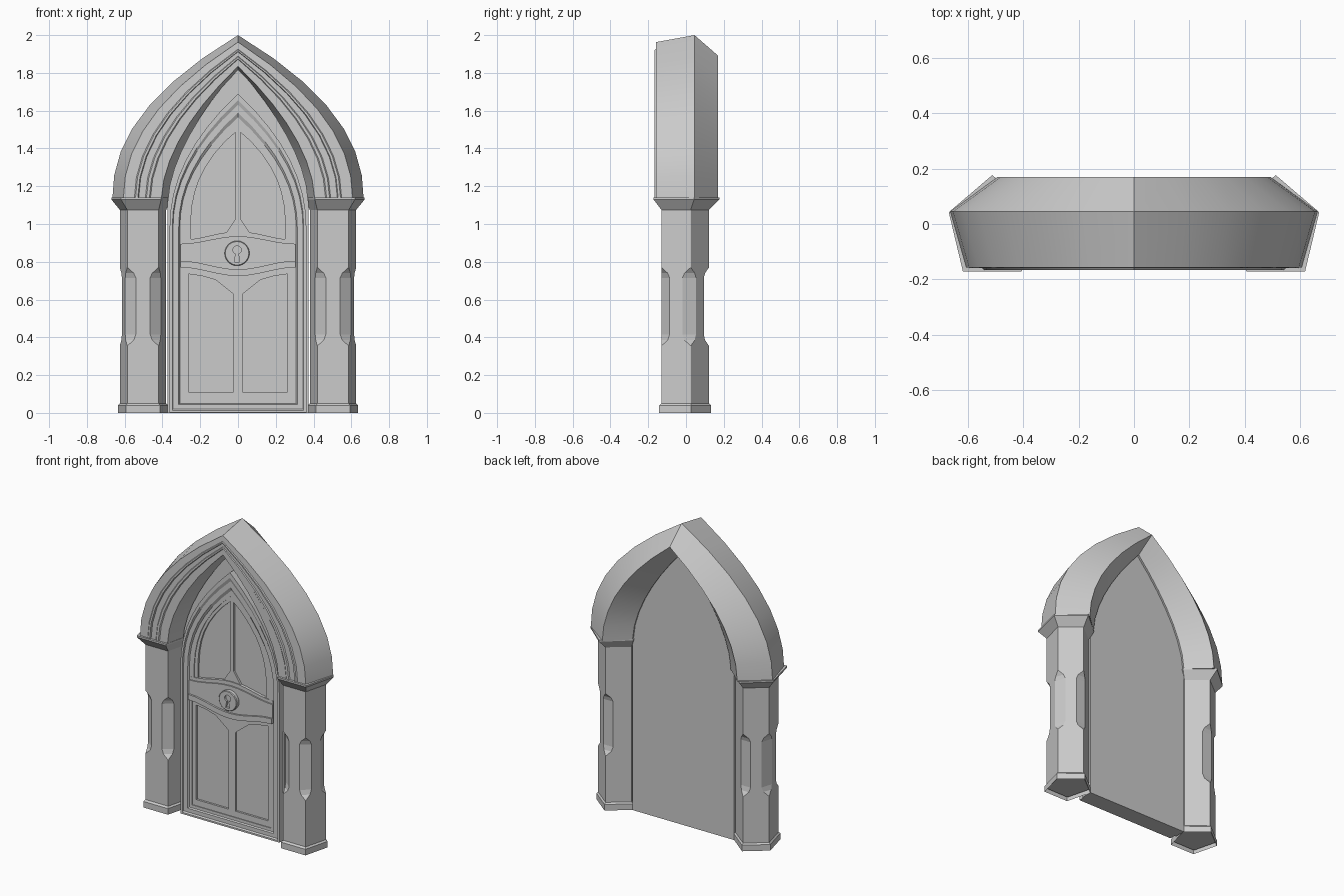
import bpy, bmesh
from math import cos, sin, pi, radians

if "Cube" in bpy.data.objects:
    bpy.data.objects.remove(bpy.data.objects["Cube"])


def loft(name, loops, smooth=False, open_start=False):
    """Solid skinned through loops that share one point count."""
    bm = bmesh.new()
    rings = [[bm.verts.new(p) for p in lp] for lp in loops]
    n = len(rings[0])
    for a, b in zip(rings, rings[1:]):
        for i in range(n):
            j = (i + 1) % n
            bm.faces.new((a[i], a[j], b[j], b[i]))
    if not open_start:
        bm.faces.new(rings[0])
    bm.faces.new(rings[-1])
    bmesh.ops.recalc_face_normals(bm, faces=bm.faces)
    me = bpy.data.meshes.new(name)
    bm.to_mesh(me)
    bm.free()
    ob = bpy.data.objects.new(name, me)
    bpy.context.collection.objects.link(ob)
    if smooth:
        activate(ob)
        bpy.ops.object.shade_smooth_by_angle(angle=radians(25))
    return ob


def activate(ob):
    bpy.ops.object.select_all(action='DESELECT')
    ob.select_set(True)
    bpy.context.view_layer.objects.active = ob


D = -.03  # depth position of the whole door


def prism(name, pts, y0, y1):
    return loft(name, [[(x, y + D, z) for x, z in pts] for y in (y0, y1)])


def cut(ob, cutter):
    m = ob.modifiers.new("cut", 'BOOLEAN')
    m.operation, m.solver, m.object = 'DIFFERENCE', 'EXACT', cutter
    activate(ob)
    bpy.ops.object.modifier_apply(modifier=m.name)
    bpy.data.objects.remove(cutter)


def half_arch(w, zs, apex, p, n=8):
    """Right half of a pointed arch, from springing to apex."""
    return [(w * (1 - (i / n) ** p), zs + (apex - zs) * i / n) for i in range(n + 1)]


def mirror(pts):
    return [(-x, z) for x, z in pts]


def doorway(w, zs, apex, z0, p=2.1):
    r = half_arch(w, zs, apex, p)
    return [(-w, z0), (w, z0)] + r + mirror(r[:-1][::-1])


# Arch: pentagonal section with front mouldings, swept along a pointed curve
outer = half_arch(0.665, 1.135, 2.0, 2.17, 7)
inner = half_arch(0.36, 1.135, 1.805, 1.68, 7)
section = [(1, .045), (.81, -.158), (.62, -.16), (.60, -.166), (.56, -.166),
           (.545, -.157), (.43, -.157), (.41, -.163), (.36, -.163),
           (.34, -.158), (.15, -.158), (0, .045), (.44, .17)]
arch_loops = []
for sgn in (1, -1):
    half = [[(sgn * (ix + t * (ox - ix)), y, iz + t * (oz - iz)) for t, y in section]
            for (ox, oz), (ix, iz) in zip(outer, inner)]
    arch_loops += half if sgn == 1 else half[:-1][::-1]
loft("arch", arch_loops, smooth=True)

# Columns: pentagonal shafts with stopped chamfers, plinths and capitals
PENTA = [(-.083, -.13), (.083, -.13), (.123, .025), (0, .122), (-.123, .025)]


def penta(cx, z, sx=1.0, sy=1.0, dy=0.0):
    return [(cx + x * sx, y * sy + dy, z) for x, y in PENTA]


def chamfered(s, z, d):
    """Section with every corner cut back, except the one beside the door."""
    pts = []
    for i, (x, y) in enumerate(PENTA):
        for j in (i - 1, (i + 1) % 5):
            dx, dy = PENTA[j][0] - x, PENTA[j][1] - y
            beside_door = x * s < -.1
            k = (.0005 if beside_door else d) / (dx * dx + dy * dy) ** .5
            pts.append((.503 * s + x + dx * k, y + dy * k, z))
    return pts


for side, s in (("left", -1), ("right", 1)):
    c = .503 * s
    loft(side + "_column", [chamfered(s, z, d) for z, d in
         ((.02, .0005), (.355, .0005), (.385, .034), (.415, .045),
          (.715, .045), (.74, .034), (.77, .0005), (1.1, .0005))])
    loft(side + "_plinth", [penta(c, 0, 1.08, 1.09), penta(c, .04, 1.08, 1.09),
                            penta(c, .05, 1.0, 1.0)], open_start=True)
    c2 = c + .010 * s
    loft(side + "_capital", [penta(c, 1.075), penta(c2, 1.13, 1.28, 1.385, .008),
                             penta(c2, 1.141, 1.28, 1.385, .008)])

# Backing slab filling the opening
prism("door_slab", doorway(.372, 1.12, 1.825, 0, 1.68), .06, -.015)

# Door with stepped frame
steps = [(.362, 1.69, .001, 0), (.362, 1.69, .001, -.055), (.348, 1.655, .012, -.055),
         (.344, 1.63, .02, -.047), (.314, 1.59, .045, -.047), (.308, 1.565, .05, -.037)]
door = loft("door", [[(x, y + D, z) for x, z in doorway(w, .98, a, z0)] for w, a, z0, y in steps])

# Sunken panels: a shallow rebate, then paired deeper panels
cut(door, prism("cutter", [(-.29, .07), (.29, .07), (.29, .78), (-.29, .78)], -.1, -.032))
cut(door, prism("cutter", doorway(.275, .93, 1.53, .9, 2.5), -.1, -.032))
lower = [(.025, .11), (.262, .11), (.262, .735), (.19, .725), (.12, .705), (.025, .63)]
upper = [(.012, 1.03), (.065, .95), (.12, .93), (.25, .92)]
upper += half_arch(.25, .97, 1.50, 2.5)[:-1] + [(.012, 1.487)]
for pts in (lower, upper):
    for q in (pts, mirror(pts)):
        cut(door, prism("cutter", q, -.1, -.019))

# Lock rail swelling around the lock, with a moulding along each edge
xs = [-.305 + .61 * i / 12 for i in range(13)]


def bulge(x):
    return .5 + .5 * cos(pi * x / .305)


def strip(name, low, high, y):
    bottom = [(x, low(x)) for x in xs]
    top = [(x, high(x)) for x in xs[::-1]]
    prism(name, bottom + top, -.01, y)


strip("lock_rail", lambda x: .80 - .045 * bulge(x), lambda x: .895 + .04 * bulge(x), -.046)
strip("rail_lower_moulding", lambda x: .77 - .045 * bulge(x), lambda x: .805 - .045 * bulge(x), -.058)
strip("rail_upper_moulding", lambda x: .89 + .04 * bulge(x), lambda x: .915 + .045 * bulge(x), -.038)


# Lock plate with keyhole
def circle(r, cx, cz, n):
    return [(cx + r * cos(2 * pi * i / n), cz + r * sin(2 * pi * i / n)) for i in range(n)]


lock = loft("lock_plate", [[(x, y + D, z) for x, z in circle(r, -.005, .845, 24)]
                           for r, y in ((.066, -.02), (.066, -.068), (.062, -.072))])
cut(lock, prism("cutter", circle(.022, -.005, .862, 14), -.1, -.058))
cut(lock, prism("cutter", [(-.011, .85), (-.019, .80), (.009, .80), (.001, .85)], -.1, -.058))
